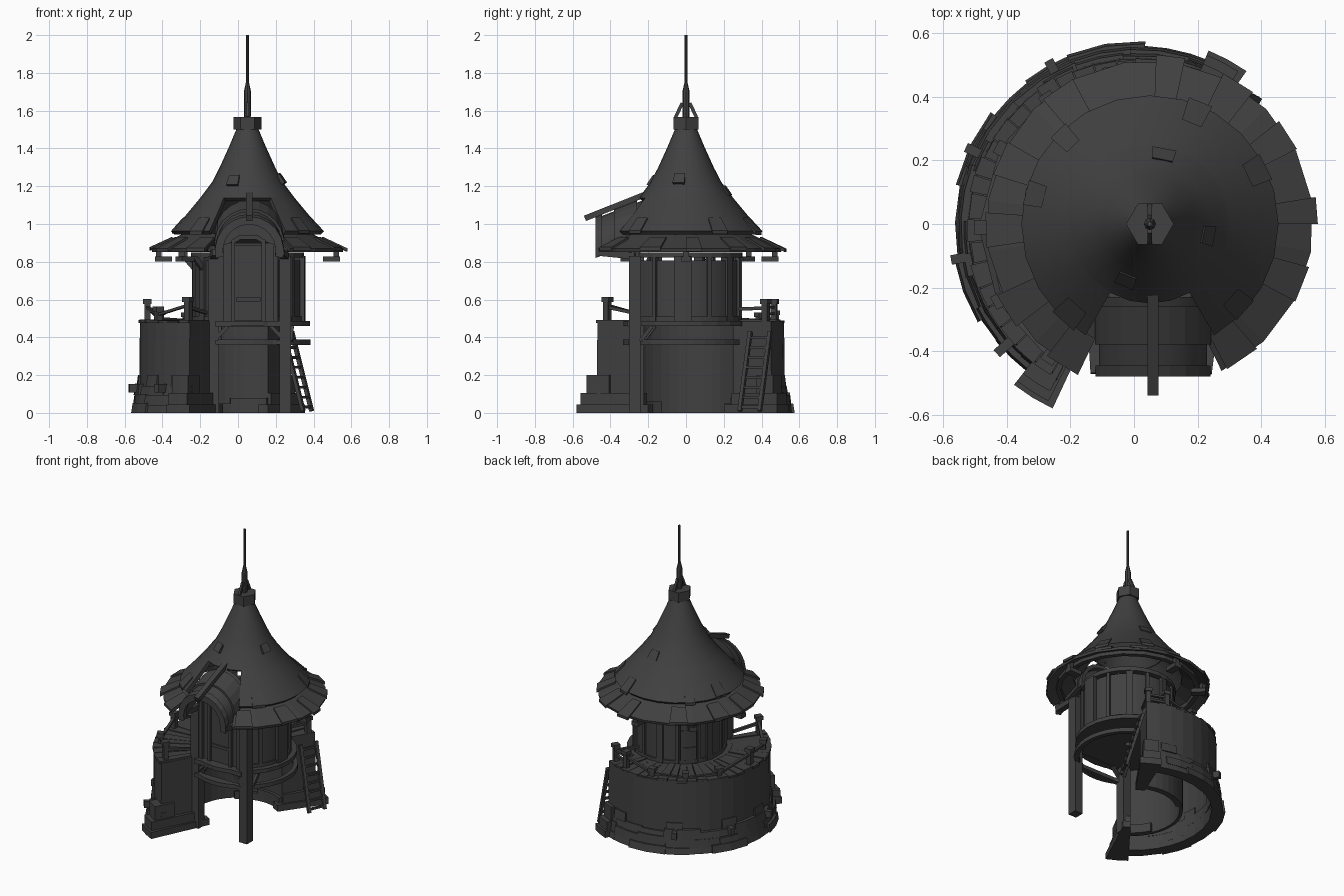
import bpy, bmesh, math, random
from math import radians, cos, sin
from mathutils import Vector, Matrix

random.seed(4)
if "Cube" in bpy.data.objects:
    bpy.data.objects.remove(bpy.data.objects["Cube"])

mat = bpy.data.materials.new("charcoal")
mat.use_nodes = True
COL = (0.052, 0.052, 0.052, 1)
mat.diffuse_color = COL
mat.node_tree.nodes["Principled BSDF"].inputs["Base Color"].default_value = COL

TOWER = Vector((0.05, 0, 0))      # axis of roof and round room
WALL = Vector((0.01, -0.01, 0))   # axis of curved stone wall


def finish(name, bm, smooth=False):
    bmesh.ops.recalc_face_normals(bm, faces=bm.faces[:])
    me = bpy.data.meshes.new(name)
    bm.to_mesh(me)
    bm.free()
    me.materials.append(mat)
    ob = bpy.data.objects.new(name, me)
    bpy.context.collection.objects.link(ob)
    if smooth:
        bpy.ops.object.select_all(action='DESELECT')
        ob.select_set(True)
        bpy.context.view_layer.objects.active = ob
        bpy.ops.object.shade_smooth_by_angle(angle=radians(35))
    return ob


def add_arc(bm, prof, a0, a1, steps, matrix):
    """Sweep a closed (radius, z) profile round an axis, capping open ends."""
    full = a1 - a0 >= 360
    rings = []
    for i in range(steps if full else steps + 1):
        a = radians(a0 + (a1 - a0) * i / steps)
        rings.append([bm.verts.new(matrix @ Vector((r * cos(a), r * sin(a), z))) for r, z in prof])
    n = len(prof)
    for i in range(steps):
        p, q = rings[i], rings[(i + 1) % len(rings)]
        for j in range(n):
            bm.faces.new((p[j], p[(j + 1) % n], q[(j + 1) % n], q[j]))
    if not full:
        bm.faces.new(rings[0])
        bm.faces.new(rings[-1])


def arc(name, prof, a0=0, a1=360, steps=24, centre=TOWER, smooth=False, matrix=None):
    bm = bmesh.new()
    add_arc(bm, prof, a0, a1, steps, matrix or Matrix.Translation(centre))
    return finish(name, bm, smooth)


def rect(r0, r1, z0, z1):
    return [(r0, z0), (r1, z0), (r1, z1), (r0, z1)]


def polar(c, r, deg, z):
    return c + Vector((r * cos(radians(deg)), r * sin(radians(deg)), z))


def box(name, loc, size, yaw=0):
    bm = bmesh.new()
    bmesh.ops.create_cube(bm, size=1, matrix=Matrix.Translation(loc)
                          @ Matrix.Rotation(radians(yaw), 4, 'Z') @ Matrix.Diagonal((*size, 1)))
    return finish(name, bm)


def beam(name, a, b, w, h=None):
    a, b = Vector(a), Vector(b)
    d = b - a
    bm = bmesh.new()
    bmesh.ops.create_cube(bm, size=1, matrix=Matrix.Translation((a + b) / 2)
                          @ d.to_track_quat('Z', 'Y').to_matrix().to_4x4()
                          @ Matrix.Diagonal((w, h or w, d.length, 1)))
    return finish(name, bm)


# Curved stone wall: hollow, open below, closed at both ends
A0, A1 = 60, 240
arc("curved_wall", [(.30, 0), (.32, 0), (.32, .455), (.505, .455), (.51, 0), (.535, 0),
                    (.53, .48), (.30, .48)], A0, A1, 20, WALL)
for a, s in ((A0, 1), (A1, -1)):
    arc("wall_end", rect(.30, .53, 0, .47), a, a + s * 3, 1, WALL)

# Rough stone courses that step out towards the ground
bm = bmesh.new()
for z, height, r, span in ((0, .045, .578, 20), (.04, .06, .565, 16), (.095, .055, .552, 22)):
    a = A0 - 2
    while a < A1 + 2:
        b = min(a + span * random.uniform(.6, 1.3), A1 + 3)
        rr, top = r + random.uniform(-.008, .012), z + height * random.uniform(.8, 1.2)
        add_arc(bm, [(.5, z), (rr, z), (rr - .008, top), (.5, top)], a, b, 2, Matrix.Translation(WALL))
        a = b
for a in (70, 112, 150, 178, 205, 228):
    add_arc(bm, [(.5, .14), (.548, .14), (.54, .2), (.5, .2)], a, a + 11, 2, Matrix.Translation(WALL))
for a, w, top in ((60, 40, .08), (100, 30, .05), (205, 35, .06)):
    add_arc(bm, rect(.28, .31, 0, top), a, a + w, 4, Matrix.Translation(WALL))
finish("stone_courses", bm)

# Heavier footings at the wall ends
for a, s, inner, grow in ((A0, -1, .26, 0), (A1, 1, .21, .03)):
    for r0, r1, z0, z1, d in ((inner, .6, 0, .045, 5), (inner + .04, .585, .04, .105, 3), (.45, .555, .1, .2, 2)):
        arc("end_footing", rect(r0, r1 + grow, z0, z1), a - s * 8, a + s * d, 2, WALL)
for a in (118, 155, 190, 222):
    box("wall_bracket", polar(WALL, .56, a, .13), (.07, .03, .045), a)

# Plank deck on top of the wall
bm = bmesh.new()
a = A0
while a < A1:
    b = min(a + random.uniform(6, 9), A1)
    add_arc(bm, rect(.29, random.uniform(.525, .54), .475, .487 + random.uniform(0, .008)),
            a, b - .4, 1, Matrix.Translation(WALL))
    a = b
finish("deck_planks", bm)

# Railing: tall posts at the ends, short stubs along the back
tops = {62: .6, 76: .6, 100: .54, 125: .53, 150: .54, 180: .6, 208: .56, 236: .61}
posts = list(tops.items())
for a, t in posts:
    box("railing_post", polar(WALL, .49, a, (t + .47) / 2), (.032, .032, t - .47), a)
    box("railing_cap", polar(WALL, .49, a, t - .01), (.045, .045, .025), a)
for (a, t), (b, u) in zip(posts, posts[1:]):
    for drop in (.04, .075):
        if min(t, u) - drop > .49:
            beam("rail", polar(WALL, .49, a, t - drop), polar(WALL, .49, b, u - drop), .018, .014)
beam("end_rail", polar(WALL, .49, 62, .555), polar(WALL, .33, 62, .55), .018)
beam("end_rail", polar(WALL, .49, 236, .56), polar(WALL, .32, 236, .53), .018)

# Ladder against the back end of the wall
side, lean = Vector((.045, .105, 0)), Vector((.105, -.055, -.42))
top = Vector((.24, .34, .43))
for k in (0, 1):
    beam("ladder_rail", top + side * k, top + side * k + lean, .02)
for i in range(8):
    p = top + lean * (i + .6) / 8
    beam("ladder_rung", p - side * .1, p + side * 1.1, .014)

# Round room: floor, lower hoop, wall, panels and posts
arc("room_floor", rect(.02, .33, .46, .487))
arc("lower_hoop", rect(.305, .335, .36, .388), -125, 58, 18)
arc("room_wall", rect(.265, .285, .48, .808), -62, 242, 28, smooth=True)
arc("wall_plate", rect(.262, .3, .822, .85), -62, 242, 24)
arc("wall_skirting", rect(.28, .295, .487, .51), -62, 242, 28)
for a in (-35, 25, 75, 122, 150, 190):
    box("wall_stud", polar(TOWER, .283, a, .66), (.025, .022, .36), a)
arc("shutter", rect(.28, .308, .47, .83), -12, 6, 3)
arc("back_door", rect(.28, .294, .49, .78), 126, 146, 3)
for z in (.58, .70):
    arc("door_strap", rect(.28, .30, z, z + .02), 126, 146, 3)
for a in (52, 100, 165, 215):
    box("eave_post", polar(TOWER, .275, a, .65), (.045, .045, .37), a)
for a in (165, 215):
    beam("eave_brace", polar(TOWER, .29, a, .765), polar(TOWER, .34, a, .82), .025)

# Tall front posts with porch beams
feet = [Vector((-.13, -.255, 0)), Vector((.25, -.27, 0))]
for p in feet:
    box("front_post", p + Vector((0, 0, .415)), (.06, .065, .83))
    beam("porch_brace", p + Vector((0, -.02, .38)), (.06 + (p.x - .06) * .6, p.y - .02, .46), .02)
    beam("hoop_brace", p + Vector((.03, .03, .38)), p + Vector((.035, .09, .46)), .02)
box("porch_beam", (.06, -.29, .472), (.36, .04, .03))
box("porch_lower_beam", (.06, -.29, .374), (.36, .03, .025))

# Front door with frame
box("front_wall", (.055, -.25, .69), (.32, .02, .42))
box("door", (.055, -.263, .69), (.14, .012, .4))
for x in (-.025, .135):
    box("door_jamb", (x, -.267, .7), (.02, .03, .43))
    box("door_side_beam", (.055 + (x - .055) * 1.8, -.267, .68), (.025, .03, .4))
beam("door_head", (-.03, -.267, .905), (.02, -.267, .935), .022)
beam("door_head", (.14, -.267, .905), (.09, -.267, .935), .022)
box("door_head", (.055, -.267, .93), (.1, .035, .022))
box("door_bar", (.055, -.272, .6), (.13, .01, .02))

# Concave roof: whole upper cone, lower part open for the dormer
GAP0, GAP1 = -60, 240
outer = [(.055, 1.51), (.097, 1.41), (.147, 1.3), (.187, 1.222), (.25, 1.138)]
arc("upper_roof", outer + [(r - .018, z - .015) for r, z in reversed(outer)], steps=24, smooth=True)
low = [(.25, 1.138), (.325, 1.048), (.405, .962)]
arc("middle_roof", low + [(r - .018, z - .018) for r, z in reversed(low)], GAP0, GAP1, 20, smooth=True)
arc("eave_roof", [(.34, .95), (.515, .87), (.51, .852), (.34, .93)], GAP0 - 4, GAP1 + 4, 17)
arc("eave_ring", rect(.42, .45, .855, .885), GAP0, GAP1, 17)

# Uneven shingles along both roof edges
bm = bmesh.new()
for marks, (r0, z0), (r1, z1) in (((-62, -28, 0, 27, 52, 78, 118, 150, 176, 205, 232), (.40, .92), (.525, .862)),
                                  ((-48, 20, 62, 130, 160, 222), (.345, 1.022), (.412, .952))):
    for a in marks:
        e = random.uniform(-.008, .01)
        add_arc(bm, [(r0, z0), (r1 + e, z1 - e * .6 - .006), (r1 + e, z1 - e * .6 + .012), (r0, z0 + .012)],
                a, a + random.uniform(9, 13), 1, Matrix.Translation(TOWER))
for a, r, z in ((238, .17, 1.255), (340, .165, 1.265), (70, .2, 1.2)):
    add_arc(bm, [(r, z - .02), (r + .03, z - .055), (r + .045, z - .045), (r + .01, z + .005)],
            a, a + 18, 1, Matrix.Translation(TOWER))
finish("roof_shingles", bm)
for a in (0, 90, 135, 180, 222):
    beam("rafter", polar(TOWER, .40, a, .815), polar(TOWER, .49, a, .815), .05, .028)
    beam("rafter_tie", polar(TOWER, .47, a, .82), polar(TOWER, .47, a, .87), .03)

# Arched dormer, its vault rising towards the back
shear = Matrix.Identity(4)
shear[2][1] = .38
vault = (Matrix.Translation((.06, -.46, .865)) @ shear @ Matrix.Rotation(radians(90), 4, 'X'))
arc("dormer_vault", rect(.148, .172, -.23, 0), -8, 188, 12, matrix=vault, smooth=True)
arc("dormer_rim", rect(.14, .182, -.015, .02), -12, 192, 12, matrix=vault)
arc("dormer_step", rect(.165, .185, -.2, -.08), -8, 188, 12, matrix=vault)
arc("dormer_gable", rect(.004, .155, -.205, -.19), -20, 200, 12, matrix=vault)
beam("dormer_ridge", (.06, -.535, 1.03), (.06, -.22, 1.155), .035, .03)
for p in feet:
    beam("dormer_arm", p + Vector((0, 0, .83)), (p.x * .9, -.47, .85), .04, .035)

# Cap, finial and its braces
arc("roof_cap", rect(.01, .075, 1.5, 1.567), steps=6)
arc("finial", [(.001, 1.56), (.017, 1.56), (.019, 1.6), (.019, 1.7),
               (.008, 1.75), (.008, 2.0), (.001, 2.0)], steps=8)
for s in (-1, 1):
    beam("finial_brace", (.05, s * .055, 1.565), (.05, s * .02, 1.64), .014, .018)
